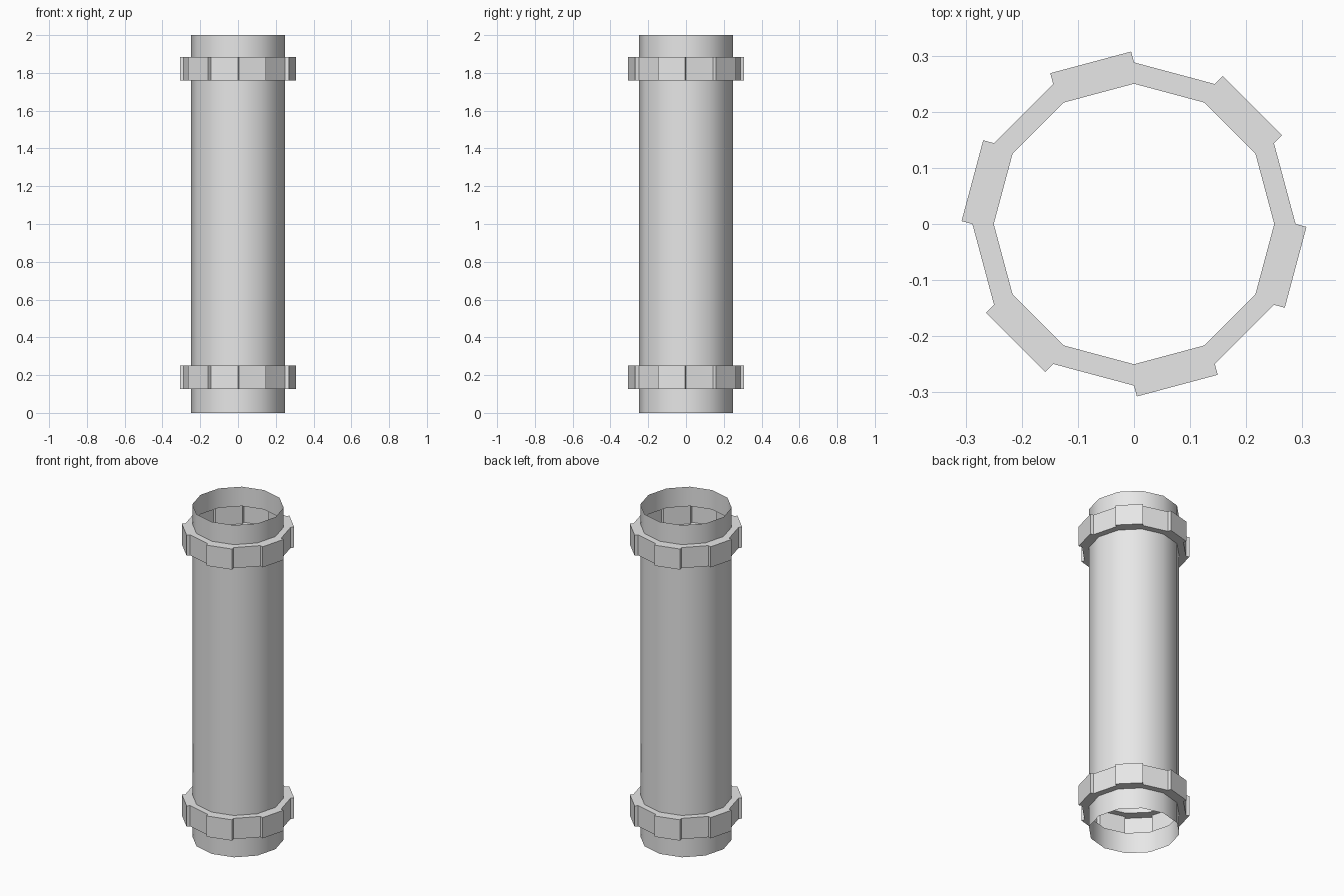
import bpy
import bmesh
import math

cube = bpy.data.objects.get("Cube")
if cube:
    bpy.data.objects.remove(cube)

SIDES = 12
PIPE_R, COLLAR_R, LUG = 0.25, 0.288, 0.02
COLLARS = [(0.127, 0.252), (1.759, 1.883)]

grey = bpy.data.materials.new("pipe grey")
grey.use_nodes = True
colour = (0.8, 0.8, 0.8, 1)
grey.diffuse_color = colour
grey.node_tree.nodes["Principled BSDF"].inputs["Base Color"].default_value = colour


def ring(bm, radius, z):
    angles = [math.tau * i / SIDES for i in range(SIDES)]
    return [bm.verts.new((radius * math.cos(a), radius * math.sin(a), z)) for a in angles]


def bridge(bm, low, high):
    return [bm.faces.new((low[i], low[(i + 1) % SIDES], high[(i + 1) % SIDES], high[i]))
            for i in range(SIDES)]


# Wall profile: an open thin pipe that steps out into two hollow collars
profile = [(PIPE_R, 0)]
for bottom, top in COLLARS:
    profile += [(PIPE_R, bottom), (COLLAR_R, bottom), (COLLAR_R, top), (PIPE_R, top)]
profile.append((PIPE_R, 2))

bm = bmesh.new()
rings = [ring(bm, r, z) for r, z in profile]
lug_faces = []
for k in range(len(rings) - 1):
    faces = bridge(bm, rings[k], rings[k + 1])
    if profile[k][0] == profile[k + 1][0] == COLLAR_R:
        lug_faces += faces[1::2]

# Grip lugs: every second collar face pushed outward
bm.normal_update()
for face in bmesh.ops.extrude_discrete_faces(bm, faces=lug_faces)["faces"]:
    face.normal_update()
    bmesh.ops.translate(bm, verts=face.verts, vec=face.normal * LUG)

mesh = bpy.data.meshes.new("collared_pipe")
bm.to_mesh(mesh)
bm.free()
mesh.materials.append(grey)
pipe = bpy.data.objects.new("collared_pipe", mesh)
bpy.context.collection.objects.link(pipe)

# Round pipe wall, crisp collar edges
bpy.ops.object.select_all(action="DESELECT")
pipe.select_set(True)
bpy.context.view_layer.objects.active = pipe
bpy.ops.object.shade_smooth_by_angle(angle=math.radians(35))
